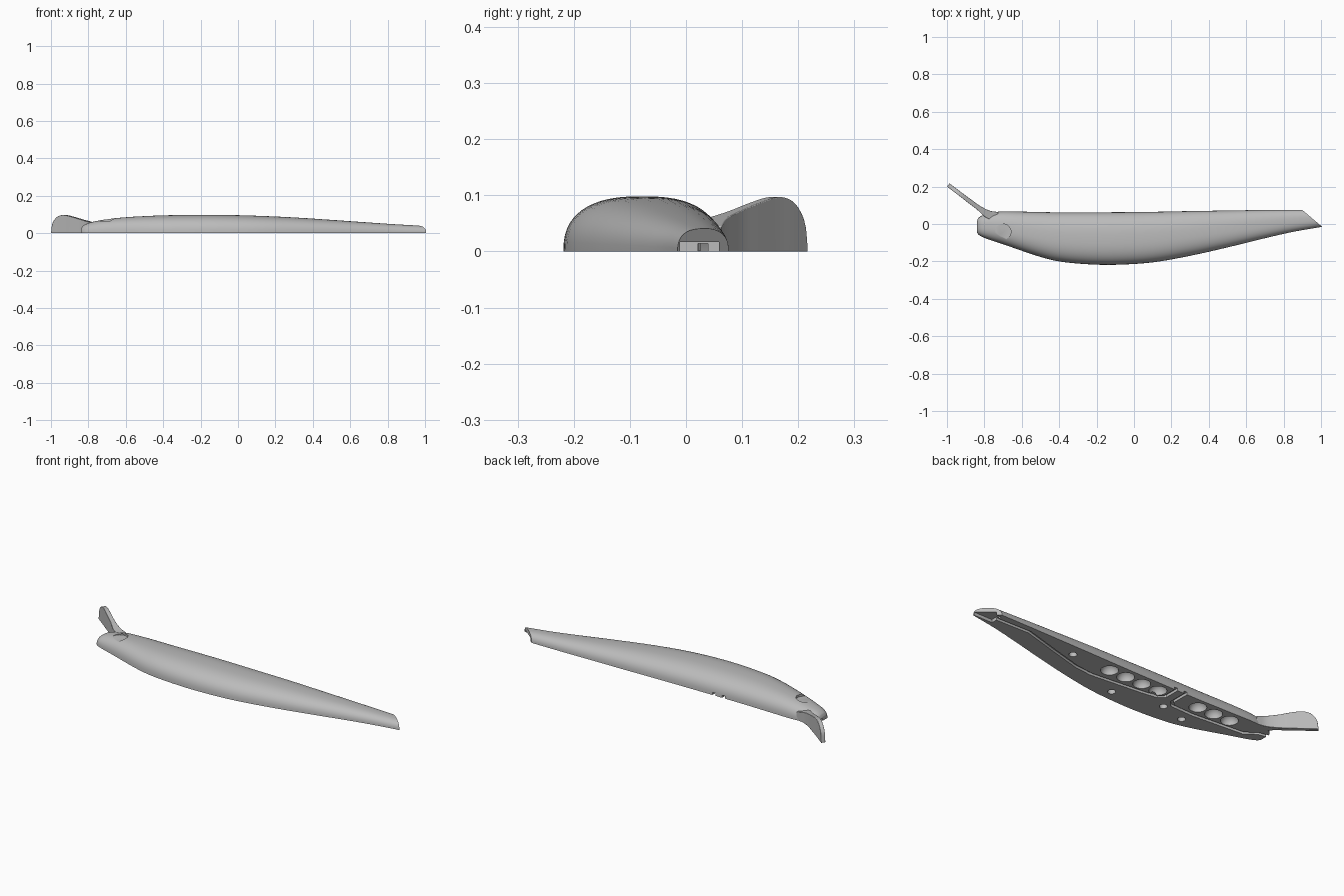
import bpy
import bmesh
import math
from mathutils import Vector

default = bpy.data.objects.get("Cube")
if default:
    bpy.data.objects.remove(default, do_unlink=True)

GREY = (0.5, 0.5, 0.5, 1.0)
material = bpy.data.materials.new("plain_grey")
material.use_nodes = True
material.diffuse_color = GREY
shader = material.node_tree.nodes["Principled BSDF"]
shader.inputs["Base Color"].default_value = GREY
shader.inputs["Roughness"].default_value = 0.6


def make_object(name, bm):
    bmesh.ops.recalc_face_normals(bm, faces=bm.faces[:])
    mesh = bpy.data.meshes.new(name)
    bm.to_mesh(mesh)
    bm.free()
    mesh.materials.append(material)
    obj = bpy.data.objects.new(name, mesh)
    bpy.context.collection.objects.link(obj)
    return obj


def loft(rings):
    """Skin equal closed rings and cap both ends."""
    bm = bmesh.new()
    loops = [[bm.verts.new(p) for p in ring] for ring in rings]
    count = len(loops[0])
    for a, b in zip(loops, loops[1:]):
        for i in range(count):
            j = (i + 1) % count
            bm.faces.new((a[i], a[j], b[j], b[i]))
    bm.faces.new(loops[0])
    bm.faces.new(loops[-1])
    return bm


def refine(rows, steps):
    """Smooth curve through rows of values, the first column being x."""
    def slope(i, k):
        a, b = rows[max(i - 1, 0)], rows[min(i + 1, len(rows) - 1)]
        return (b[k] - a[k]) / (b[0] - a[0])
    result = []
    for i, (a, b) in enumerate(zip(rows, rows[1:])):
        width = b[0] - a[0]
        for s in range(steps):
            t = s / steps
            h = t * t * (3 - 2 * t)
            p, q = t * (1 - t) ** 2 * width, t * t * (t - 1) * width
            result.append([a[0] + width * t] + [
                a[k] * (1 - h) + b[k] * h + p * slope(i, k) + q * slope(i + 1, k)
                for k in range(1, len(a))])
    return result + [rows[-1]]


def half_section(x, low, high, top, points=28, power=2.5):
    """Upper half of a squarish ellipse, closed by a flat base."""
    ring = []
    for i in range(points + 1):
        angle = math.pi * i / points
        c, s = math.cos(angle), max(math.sin(angle), 0)
        side = math.copysign(abs(c) ** (2 / power), c)
        height = 0 if i in (0, points) else top * s ** (2 / power)
        ring.append((x, (low + high) / 2 + side * (high - low) / 2, height))
    return ring


def ribbon(path, bottom):
    """Upright rectangles along a path of (x, y, top, half width)."""
    rings = []
    for i, (x, y, top, half) in enumerate(path):
        a, b = path[max(i - 1, 0)], path[min(i + 1, len(path) - 1)]
        along = Vector((b[0] - a[0], b[1] - a[1])).normalized()
        nx, ny = -along.y * half, along.x * half
        rings.append([(x + nx, y + ny, bottom), (x - nx, y - ny, bottom),
                      (x - nx, y - ny, top), (x + nx, y + ny, top)])
    return loft(rings)


# Body: x, front edge, back edge, top height
stations = [
    (-0.84, -0.045, 0.015, 0.022), (-0.832, -0.056, 0.032, 0.036),
    (-0.81, -0.07, 0.046, 0.05), (-0.77, -0.085, 0.06, 0.062),
    (-0.7, -0.108, 0.067, 0.075), (-0.6, -0.143, 0.066, 0.085),
    (-0.5, -0.176, 0.064, 0.091), (-0.4, -0.2, 0.062, 0.095),
    (-0.25, -0.215, 0.062, 0.098), (-0.1, -0.218, 0.063, 0.098),
    (0.1, -0.205, 0.065, 0.093), (0.3, -0.17, 0.069, 0.084),
    (0.5, -0.125, 0.072, 0.071), (0.7, -0.076, 0.075, 0.057),
    (0.85, -0.042, 0.076, 0.047), (1.03, -0.011, 0.076, 0.037)]
bm = loft([half_section(*row) for row in refine(stations, 5)])

# Slanted tail end
bmesh.ops.bisect_plane(bm, geom=bm.verts[:] + bm.edges[:] + bm.faces[:],
                       plane_co=(0.9, 0.075, 0), plane_no=(0.085, 0.1, 0),
                       clear_outer=True)
bmesh.ops.holes_fill(bm, edges=[e for e in bm.edges if e.is_boundary])
body = make_object("body_half", bm)


def carve(name, bm):
    cutter = make_object(name, bm)
    cutter.hide_render = True
    mod = body.modifiers.new(name, "BOOLEAN")
    mod.operation = "DIFFERENCE"
    mod.solver = "EXACT"
    mod.object = cutter
    bpy.context.view_layer.objects.active = body
    bpy.ops.object.modifier_apply(modifier=mod.name)
    bpy.data.objects.remove(cutter, do_unlink=True)


def cylinder(x, y, low, high, radius):
    rings = []
    for z in (low, high):
        rings.append([(x + radius * math.cos(math.tau * i / 32),
                       y + radius * math.sin(math.tau * i / 32), z)
                      for i in range(32)])
    return loft(rings)


# Round ball pockets in the flat side
for x in (0.155, 0.053, -0.049, -0.151, -0.404, -0.504, -0.604):
    ball = bmesh.new()
    bmesh.ops.create_uvsphere(ball, u_segments=32, v_segments=17, radius=0.044)
    bmesh.ops.translate(ball, verts=ball.verts[:], vec=(x, 0, 0))
    carve("ball_pocket", ball)

# Locating pin holes
for x, y in ((0.39, 0.004), (0.014, -0.152), (-0.27, -0.1), (-0.417, -0.139)):
    carve("pin_hole", cylinder(x, y, -0.02, 0.035, 0.02))

# Wire channels in the flat side
rear_channel = [(0.92, 0.03), (0.69, 0.035), (0.47, -0.028), (0.3, -0.074),
                (0.2, -0.085), (-0.1, -0.058), (-0.19, -0.045), (-0.215, -0.02),
                (-0.215, 0.1)]
front_channel = [(-0.275, 0.1), (-0.275, -0.04), (-0.3, -0.066), (-0.43, -0.071),
                 (-0.574, -0.06), (-0.73, -0.048), (-0.79, -0.005), (-0.87, 0.01)]
for path in (rear_channel, front_channel):
    carve("wire_channel", ribbon([(x, y, 0.014, 0.009) for x, y in path], -0.02))

# Slot in the tail end
carve("tail_slot", ribbon([(0.89, 0.024, 0.017, 0.035),
                           (1.1, 0.024, 0.017, 0.035)], -0.02))

# Flat eye seat
carve("eye_seat", cylinder(-0.7, -0.042, 0.066, 0.2, 0.042))

# Diving lip: x, y, height, half thickness
lip_path = [(-0.73, 0.04, 0.045, 0.024), (-0.78, 0.052, 0.058, 0.021),
            (-0.83, 0.086, 0.072, 0.013), (-0.88, 0.123, 0.087, 0.012),
            (-0.925, 0.157, 0.097, 0.011), (-0.955, 0.18, 0.091, 0.011),
            (-0.975, 0.195, 0.073, 0.011), (-0.988, 0.205, 0.045, 0.011),
            (-0.993, 0.209, 0.004, 0.011)]
lip = make_object("diving_lip", ribbon(refine(lip_path, 4), 0))
bevel = lip.modifiers.new("soft_edges", "BEVEL")
bevel.width = 0.003
bevel.segments = 2
bevel.limit_method = "ANGLE"
bevel.angle_limit = math.radians(60)

for obj in (body, lip):
    bpy.ops.object.select_all(action="DESELECT")
    obj.select_set(True)
    bpy.context.view_layer.objects.active = obj
    bpy.ops.object.shade_smooth_by_angle(angle=math.radians(35))
